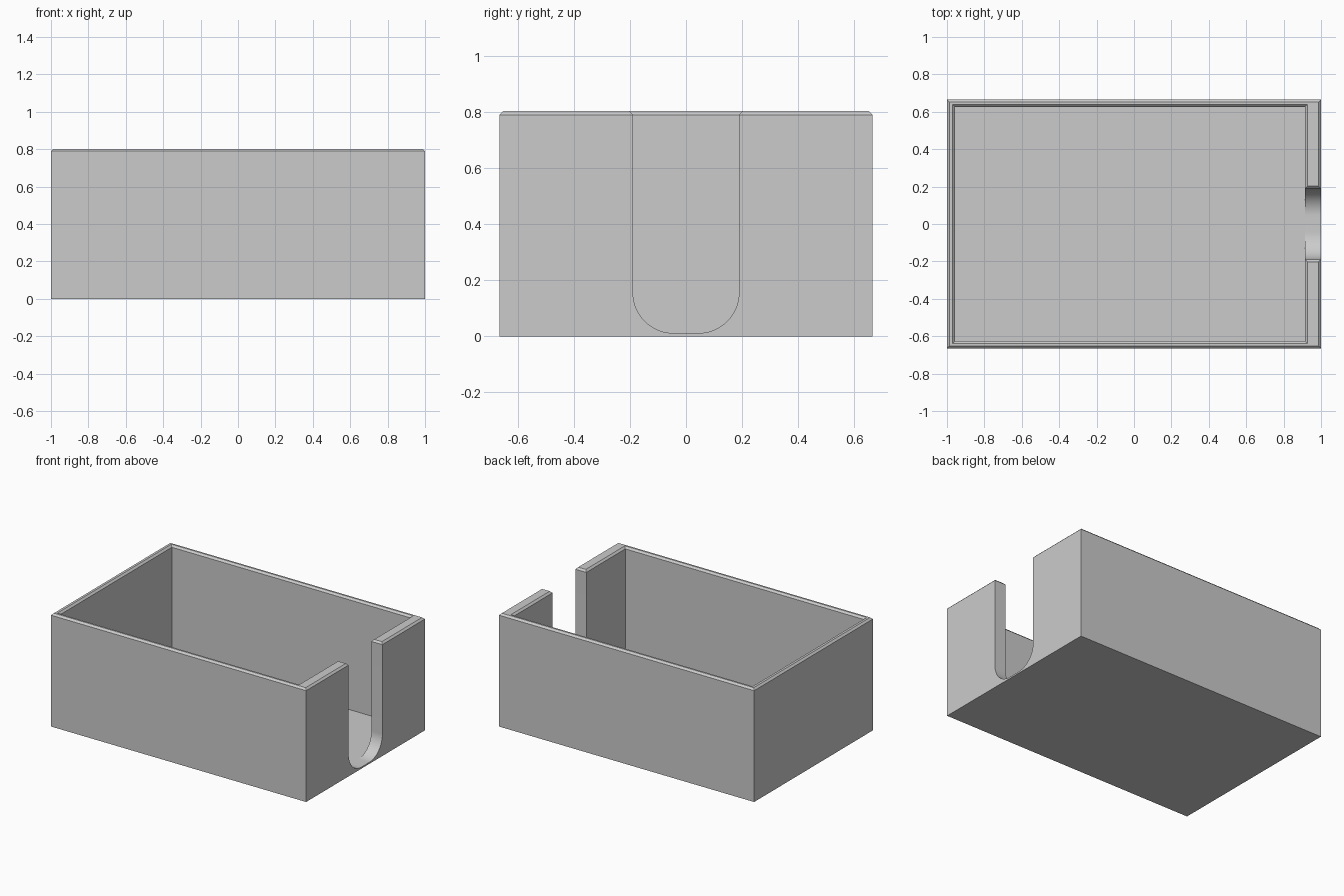
import bpy
import bmesh
import math

HX, HY, H = 1.0, 0.665, 0.802     # outer half sizes and height
C = 0.013                         # rim chamfer
FLOOR = 0.011                     # floor thickness
X0, X1, IY = -0.957, 0.914, 0.626  # cavity limits
NW, NR = 0.189, 0.145             # slot half width and corner radius

old = bpy.data.objects.get("Cube")
if old:
    bpy.data.objects.remove(old, do_unlink=True)

grey = bpy.data.materials.new("light grey")
grey.use_nodes = True
grey.diffuse_color = (0.6, 0.6, 0.6, 1)
grey.node_tree.nodes["Principled BSDF"].inputs["Base Color"].default_value = (0.6, 0.6, 0.6, 1)


def loft(name, rings):
    """Closed solid through rings with equal point counts."""
    bm = bmesh.new()
    loops = [[bm.verts.new(p) for p in ring] for ring in rings]
    n = len(loops[0])
    for a, b in zip(loops, loops[1:]):
        for i in range(n):
            j = (i + 1) % n
            bm.faces.new((a[i], a[j], b[j], b[i]))
    bm.faces.new(loops[0][::-1])
    bm.faces.new(loops[-1])
    bmesh.ops.recalc_face_normals(bm, faces=bm.faces)
    mesh = bpy.data.meshes.new(name)
    bm.to_mesh(mesh)
    bm.free()
    mesh.materials.append(grey)
    obj = bpy.data.objects.new(name, mesh)
    bpy.context.collection.objects.link(obj)
    return obj


def rect(x0, x1, y, z, grow=0.0):
    x0, x1, y = x0 - grow, x1 + grow, y + grow
    return [(x0, -y, z), (x1, -y, z), (x1, y, z), (x0, y, z)]


# Outer block with a chamfered top edge
tray = loft("open_box", [rect(-HX, HX, HY, 0), rect(-HX, HX, HY, H - C),
                         rect(-HX, HX, HY, H, -C)])

# Cavity, flared at the rim
cavity = loft("cavity_cutter", [rect(X0, X1, IY, FLOOR), rect(X0, X1, IY, H - C),
                                rect(X0, X1, IY, H + C, 2 * C)])

# U-shaped slot through the thick end wall, also flared at the rim
bottom = FLOOR + 0.0002
half = [(NW + 2 * C, H + C), (NW, H - C)]
for i in range(25):
    a = math.pi / 2 * i / 24
    half.append((NW - NR + NR * math.cos(a), bottom + NR - NR * math.sin(a)))
profile = half + [(-y, z) for y, z in reversed(half)]
slot = loft("slot_cutter", [[(x, y, z) for y, z in profile] for x in (0.7, 1.2)])

# Cut both openings and remove the cutters
bpy.ops.object.select_all(action="DESELECT")
bpy.context.view_layer.objects.active = tray
tray.select_set(True)
for cutter in (cavity, slot):
    cutter.hide_render = True
    mod = tray.modifiers.new("cut", "BOOLEAN")
    mod.operation = "DIFFERENCE"
    mod.solver = "EXACT"
    mod.object = cutter
    bpy.ops.object.modifier_apply(modifier=mod.name)
    bpy.data.objects.remove(cutter, do_unlink=True)

bpy.ops.object.shade_smooth_by_angle(angle=math.radians(30))
